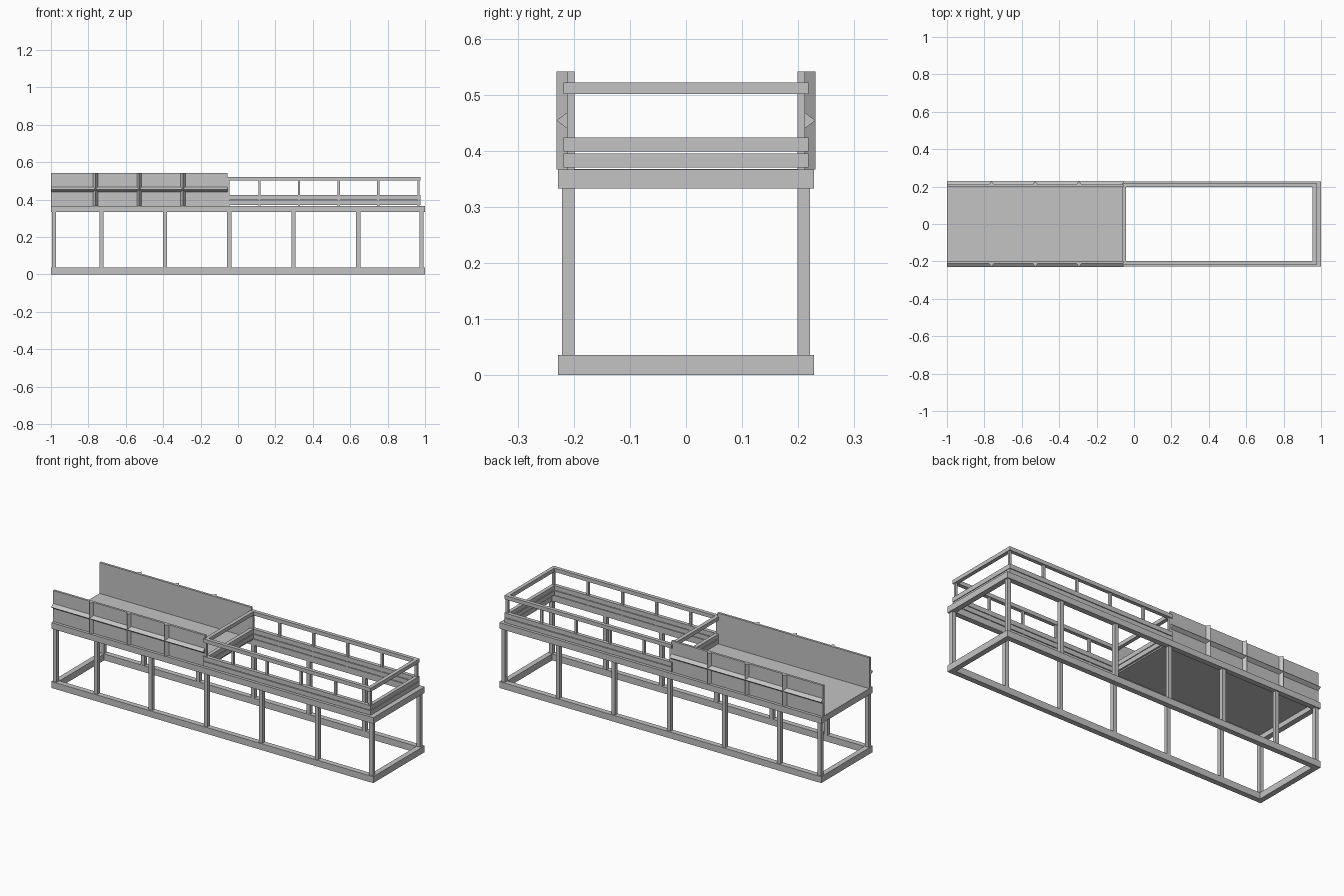
import bpy
import bmesh
from mathutils import Vector

if "Cube" in bpy.data.objects:
    bpy.data.objects.remove(bpy.data.objects["Cube"], do_unlink=True)

grey = bpy.data.materials.new("light grey steel")
grey.use_nodes = True
COLOUR = (0.55, 0.55, 0.55, 1)
grey.diffuse_color = COLOUR
grey.node_tree.nodes["Principled BSDF"].inputs["Base Color"].default_value = COLOUR


def finish(name, bm):
    bmesh.ops.recalc_face_normals(bm, faces=bm.faces)
    mesh = bpy.data.meshes.new(name)
    bm.to_mesh(mesh)
    bm.free()
    mesh.materials.append(grey)
    obj = bpy.data.objects.new(name, mesh)
    bpy.context.collection.objects.link(obj)
    return obj


def prism(name, profile, offset):
    """Extrude a closed profile along an offset."""
    bm = bmesh.new()
    face = bm.faces.new([bm.verts.new(p) for p in profile])
    new = bmesh.ops.extrude_face_region(bm, geom=[face])["geom"]
    verts = [g for g in new if isinstance(g, bmesh.types.BMVert)]
    bmesh.ops.translate(bm, verts=verts, vec=Vector(offset))
    # the starting face stays as the end cap
    if not face.is_valid or len(bm.faces) < len(profile) + 2:
        bm.faces.new([v for v in bm.verts if v not in verts])
    return finish(name, bm)


def box(name, x0, x1, y0, y1, z0, z1):
    return prism(name, [(x0, y0, z0), (x1, y0, z0), (x1, y1, z0), (x0, y1, z0)],
                 (0, 0, z1 - z0))


def ring(name, x0, x1, y, z0, z1, w):
    """Rectangular frame of four butted bars."""
    for label, s in (("front", -1), ("back", 1)):
        lo, hi = sorted((s * y, s * (y - w)))
        box(f"{name}_{label}_bar", x0, x1, lo, hi, z0, z1)
    box(f"{name}_right_bar", x0, x0 + w, w - y, y - w, z0, z1)
    box(f"{name}_left_bar", x1 - w, x1, w - y, y - w, z0, z1)


# Main frame
ring("base_frame", -1, 1, 0.228, 0, 0.036, 0.03)
ring("upper_frame", -1, 1, 0.228, 0.333, 0.367, 0.03)

# Guard rail around the open bay
for name, z0, z1 in (("lower_rail", 0.3705, 0.3955),
                     ("middle_rail", 0.399, 0.424),
                     ("top_rail", 0.501, 0.522)):
    ring(name, -0.064, 0.976, 0.218, z0, z1, 0.021)

# Deck of the closed bay
box("deck", -0.999, -0.05, -0.212, 0.212, 0.36, 0.3675)

for label, s in (("front", -1), ("back", 1)):
    # Legs
    for i, x in enumerate((-0.983, -0.73, -0.39, -0.047, 0.296, 0.643, 0.981)):
        y0, y1 = sorted((s * 0.199, s * 0.221))
        box(f"{label}_leg_{i + 1}", x - 0.011, x + 0.011, y0, y1, 0.03, 0.334)

    # Guard rail posts
    y0, y1 = sorted((s * 0.199, s * 0.212))
    for i, x in enumerate((-0.053, 0.115, 0.326, 0.538, 0.751, 0.965)):
        box(f"{label}_rail_post_{i + 1}", x - 0.0065, x + 0.0065, y0, y1, 0.367, 0.51)

    # Side panel with triangular stiffeners
    box(f"{label}_panel", -1, -0.057, y0, y1, 0.367, 0.541)
    base, tip = s * 0.212, s * 0.231
    prism(f"{label}_panel_ridge",
          [(-1, base, 0.44), (-1, tip, 0.454), (-1, base, 0.468)], (0.943, 0, 0))
    for i, x in enumerate((-0.762, -0.528, -0.294)):
        prism(f"{label}_panel_rib_{i + 1}",
              [(x - 0.013, base, 0.367), (x, tip, 0.367), (x + 0.013, base, 0.367)],
              (0, 0, 0.174))
